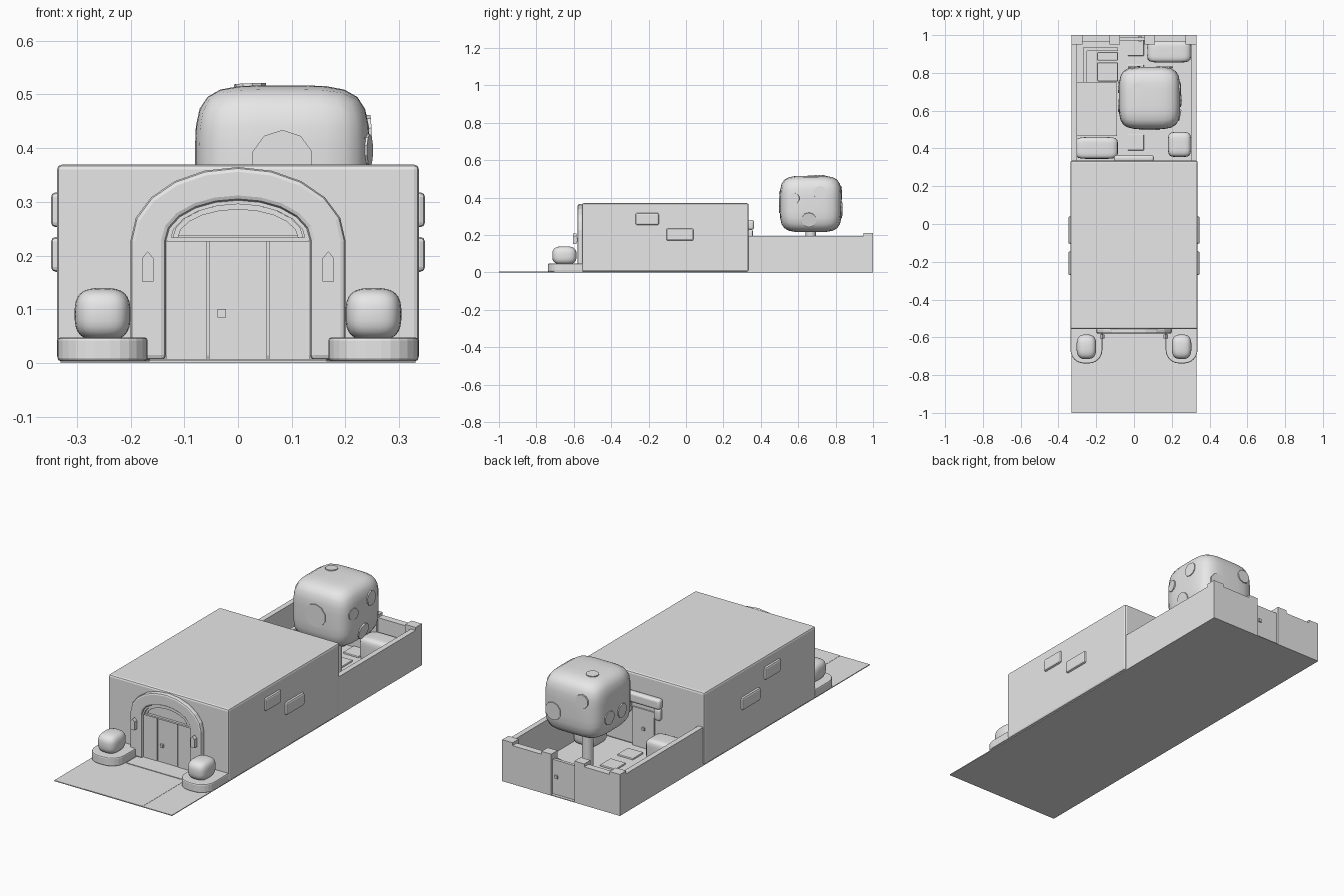
import bpy, bmesh, math
from mathutils import Vector

old = bpy.data.objects.get("Cube")
if old:
    bpy.data.objects.remove(old, do_unlink=True)

grey = bpy.data.materials.new("plain_grey")
grey.use_nodes = True
grey.diffuse_color = (0.8, 0.8, 0.8, 1)
grey.node_tree.nodes["Principled BSDF"].inputs["Base Color"].default_value = (0.8, 0.8, 0.8, 1)


def finish(name, bm, bevel=0, segments=2, smooth=False):
    """Turn a bmesh into a named object, with optional rounded edges."""
    bmesh.ops.recalc_face_normals(bm, faces=bm.faces)
    mesh = bpy.data.meshes.new(name)
    bm.to_mesh(mesh)
    bm.free()
    mesh.materials.append(grey)
    ob = bpy.data.objects.new(name, mesh)
    bpy.context.collection.objects.link(ob)
    if bevel:
        mod = ob.modifiers.new("rounded_edges", "BEVEL")
        mod.width, mod.segments, mod.limit_method = bevel, segments, "ANGLE"
    if smooth:
        bpy.context.view_layer.update()
        bpy.ops.object.select_all(action="DESELECT")
        ob.select_set(True)
        bpy.context.view_layer.objects.active = ob
        bpy.ops.object.shade_smooth_by_angle(angle=math.radians(40))
    return ob


def box(name, x, y, z, bevel=0, segments=2, smooth=False):
    """Box from its (low, high) range on each axis."""
    bm = bmesh.new()
    bmesh.ops.create_cube(bm, size=1)
    for v in bm.verts:
        v.co = Vector([r[0] if c < 0 else r[1] for c, r in zip(v.co, (x, y, z))])
    return finish(name, bm, bevel, segments, smooth)


def prism(name, outline, low, high, axis, bevel=0):
    """Extrude an outline along y (outline in xz) or z (outline in xy)."""
    bm = bmesh.new()
    place = (lambda a, b, d: (a, d, b)) if axis == "y" else (lambda a, b, d: (a, b, d))
    face = bm.faces.new([bm.verts.new(place(a, b, low)) for a, b in outline])
    new = bmesh.ops.extrude_face_region(bm, geom=[face])["geom"]
    bmesh.ops.translate(bm, vec=place(0, 0, high - low),
                        verts=[g for g in new if isinstance(g, bmesh.types.BMVert)])
    return finish(name, bm, bevel)


def puff(name, x, y, z, power):
    """Smooth rounded cube filling the given ranges."""
    bm = bmesh.new()
    bmesh.ops.create_cube(bm, size=2)
    bmesh.ops.subdivide_edges(bm, edges=bm.edges, cuts=7, use_grid_fill=True)
    for v in bm.verts:
        p = v.co / sum(abs(c) ** power for c in v.co) ** (1 / power)
        v.co = Vector([(r[0] + r[1]) / 2 + c * (r[1] - r[0]) / 2 for c, r in zip(p, (x, y, z))])
    return finish(name, bm, smooth=True)


def half_oval(rx, rz, base, steps=10):
    return [(rx * math.cos(math.pi * i / steps), base + rz * math.sin(math.pi * i / steps))
            for i in range(steps + 1)]


def arch(name, outer, inner, base, foot, y, bevel=0):
    """Arch band between two half ovals, with legs down to the foot."""
    a, b = half_oval(*outer, base), half_oval(*inner, base)
    if foot < base:
        a = [(outer[0], foot)] + a + [(-outer[0], foot)]
        b = [(inner[0], foot)] + b + [(-inner[0], foot)]
    return prism(name, a + b[::-1], *y, "y", bevel)


def side_range(side, low, high):
    return tuple(sorted((side * low, side * high)))


# Ground, path and main building
box("ground", (-.33, .33), (-1, 1), (0, .004))
box("path", (-.165, .165), (-1, -.55), (.002, .005))
box("building", (-.337, .337), (-.557, .335), (.004, .37), .01)
box("door_step", (-.165, .165), (-.66, -.55), (.002, .008))

# Front entrance
arch("entrance_arch", (.2, .137), (.134, .075), .228, .006, (-.58, -.55), .009)
arch("inner_arch", (.134, .075), (.126, .068), .228, .228, (-.572, -.55))
arch("transom_frame", (.122, .064), (.112, .054), .232, .232, (-.567, -.55))
prism("transom_glass", half_oval(.112, .052, .237), -.561, -.55, "y")
box("transom_sill", (-.132, .132), (-.57, -.55), (.226, .234))
box("front_door", (-.054, .054), (-.562, -.55), (.006, .226))
box("front_door_handle", (-.038, -.022), (-.572, -.555), (.085, .101))
for side, label in ((-1, "right"), (1, "left")):
    box(f"{label}_door_panel", side_range(side, .058, .134), (-.564, -.55), (.006, .226))

    # Lantern with a pointed cap
    cx = side * .168
    prism(f"{label}_lantern", [(cx - .011, .152), (cx + .011, .152), (cx + .011, .195),
                               (cx, .208), (cx - .011, .195)], -.605, -.585, "y")
    box(f"{label}_lantern_bracket", (cx - .005, cx + .005), (-.59, -.57), (.165, .185))

    # Planter with rounded front, holding a bush
    mid, half, r = side * .252, .084, .07
    curve = [(r * math.cos(math.radians(a)), r * math.sin(math.radians(a)))
             for a in range(0, 91, 15)]
    front = [(mid + half - r + c, -.738 + r - s) for c, s in curve]
    front += [(mid - half + r - c, -.738 + r - s) for c, s in curve[::-1]]
    prism(f"{label}_planter", [(mid + half, -.55)] + front + [(mid - half, -.55)],
          .004, .048, "z", .006)
    puff(f"{label}_front_bush", (mid - .052, mid + .052), (-.715, -.585), (.042, .14), 3)

    # Raised blocks on the side walls
    box(f"{label}_high_block", side_range(side, .325, .348), (-.27, -.145), (.253, .318), .009)
    box(f"{label}_low_block", side_range(side, .325, .348), (-.105, .04), (.17, .235), .009)

    # Yard side wall and corner post
    box(f"{label}_yard_wall", side_range(side, .303, .33), (.33, 1), (0, .195))
    box(f"{label}_corner_post", side_range(side, .272, .33), (.95, 1), (0, .21))

# Back wall, gate posts and gate
for label, wall, post in (("right", (-.33, -.08), (-.13, -.075)),
                          ("left", (.06, .33), (.055, .11))):
    box(f"{label}_back_wall", wall, (.965, 1), (0, .195))
    box(f"{label}_gate_post", post, (.95, 1), (0, .21))
box("gate", (-.08, .06), (.972, .988), (.006, .18))
box("gate_handle", (.025, .04), (.965, .996), (.09, .105))

# Back door with canopy and lamps
box("back_door", (-.06, .06), (.33, .341), (.004, .2))
box("back_door_handle", (-.01, .005), (.335, .35), (.095, .11))
box("back_canopy", (-.105, .105), (.33, .364), (.228, .28), .012, 3, True)
for x in (-.085, .085):
    puff(f"canopy_bracket_{'left' if x > 0 else 'right'}",
         (x - .018, x + .018), (.332, .358), (.17, .23), 4)

# Yard planting, stones, deck and bench
puff("right_yard_bush", (-.31, -.085), (.345, .46), (0, .12), 6)
puff("left_yard_bush", (.18, .302), (.355, .487), (0, .12), 5)
puff("corner_yard_bush", (.07, .302), (.855, .97), (0, .13), 6)
for i, y in enumerate((.39, .53, .76, .89)):
    box(f"stepping_stone_{i + 1}", (-.035, .052), (y, y + .085), (0, .012), .004)
box("deck", (-.303, -.09), (.465, .75), (0, .02))
box("bench_back", (-.27, -.085), (.915, .935), (.004, .1))
box("bench_arm", (-.27, -.25), (.75, .935), (.004, .1))
for i, y in enumerate((.755, .865)):
    box(f"bench_cushion_{i + 1}", (-.195, -.085), (y, y + (.1, .045)[i]), (.004, .055), .005)

# Tree with rounded block crown
bm = bmesh.new()
bmesh.ops.create_cone(bm, cap_ends=True, segments=10, radius1=.028, radius2=.028, depth=.26)
bmesh.ops.translate(bm, verts=bm.verts, vec=(.083, .667, .13))
finish("tree_trunk", bm, smooth=True)
low, high = Vector((-.08, .502, .215)), Vector((.245, .832, .517))
crown = puff("tree_crown", *zip(low, high), 4.5)

# Round plates lying on the crown: facing axis, direction, two offsets, radius
centre = (low + high) / 2
spots = [(1, -1, 0, .01, .058), (0, 1, .05, .06, .036), (0, 1, -.01, -.085, .04),
         (0, 1, -.09, .03, .03), (1, 1, .08, -.03, .045), (1, 1, -.08, .06, .035),
         (0, -1, .06, -.04, .035), (0, -1, -.04, -.04, .035), (2, 1, -.06, .05, .03)]
for i, (axis, sign, u, v, radius) in enumerate(spots):
    offset, ray = [u, v], Vector((0, 0, 0))
    offset.insert(axis, sign)
    ray[axis] = -sign
    hit, point, normal, _ = crown.ray_cast(centre + Vector(offset), ray)
    if hit:
        bm = bmesh.new()
        bmesh.ops.create_cone(bm, cap_ends=True, segments=10, radius1=radius,
                              radius2=radius, depth=.008)
        plate = finish(f"crown_spot_{i + 1}", bm)
        plate.location = point
        plate.rotation_euler = normal.to_track_quat("Z", "Y").to_euler()
